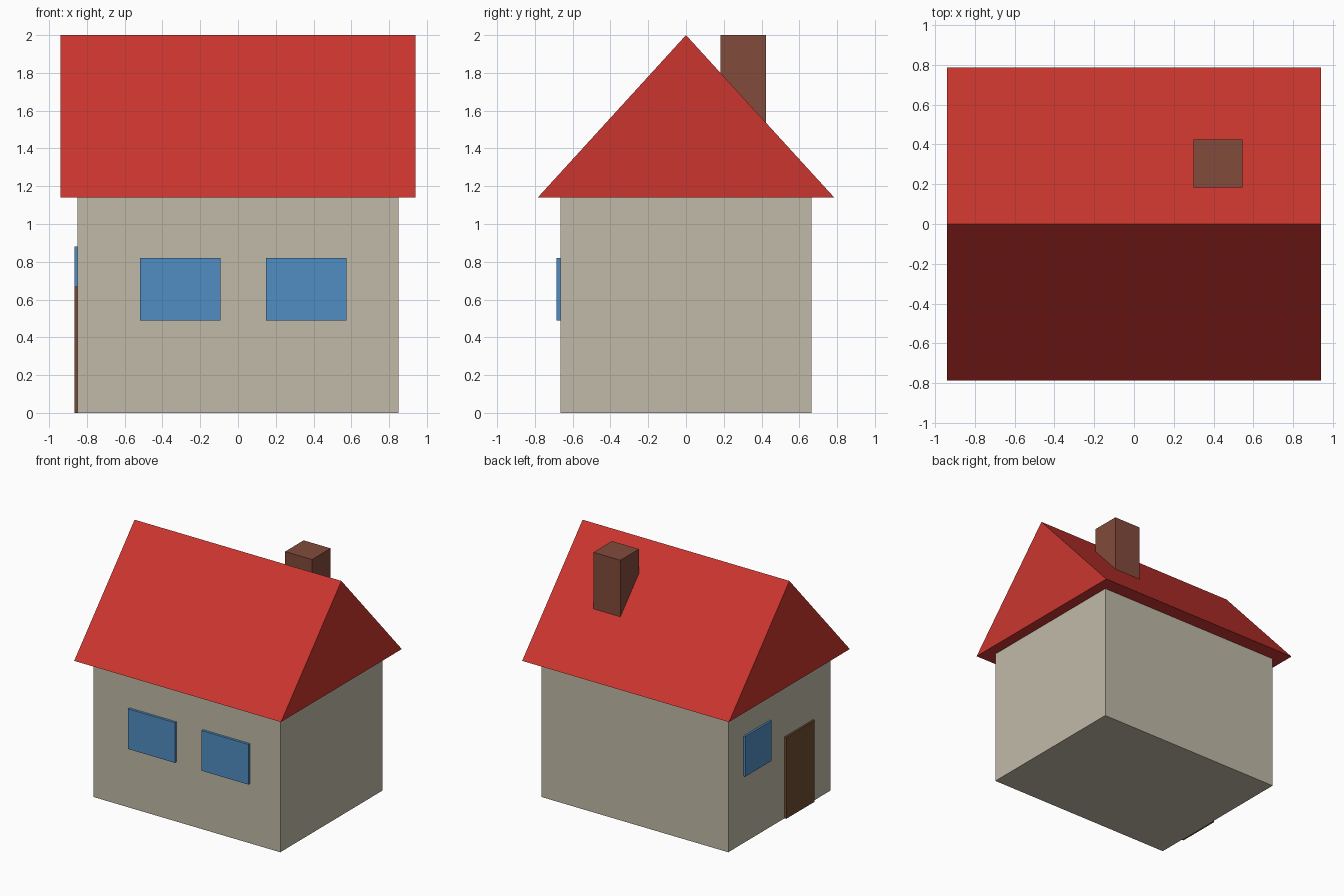
import bpy
import bmesh

default = bpy.data.objects.get("Cube")
if default:
    bpy.data.objects.remove(default, do_unlink=True)


def material(name, r, g, b):
    mat = bpy.data.materials.new(name)
    mat.use_nodes = True
    mat.diffuse_color = (r, g, b, 1)
    mat.node_tree.nodes["Principled BSDF"].inputs["Base Color"].default_value = (r, g, b, 1)
    return mat


beige = material("beige_wall", 0.53, 0.49, 0.39)
red = material("red_roof", 0.60, 0.037, 0.028)
blue = material("blue_glass", 0.08, 0.27, 0.54)
brick = material("brick_brown", 0.225, 0.07, 0.045)
wood = material("wood_brown", 0.16, 0.07, 0.033)


def extrude_profile(name, profile, x0, x1, mat):
    """Sweep a (y, z) outline along x into a closed solid."""
    bm = bmesh.new()
    face = bm.faces.new([bm.verts.new((x0, y, z)) for y, z in profile])
    swept = bmesh.ops.extrude_face_region(bm, geom=[face])["geom"]
    moved = [v for v in swept if isinstance(v, bmesh.types.BMVert)]
    bmesh.ops.translate(bm, verts=moved, vec=(x1 - x0, 0, 0))
    bmesh.ops.recalc_face_normals(bm, faces=bm.faces)
    mesh = bpy.data.meshes.new(name)
    bm.to_mesh(mesh)
    bm.free()
    mesh.materials.append(mat)
    obj = bpy.data.objects.new(name, mesh)
    bpy.context.collection.objects.link(obj)
    return obj


def box(name, x, y, z, mat):
    """Box spanning the given (low, high) ranges."""
    outline = [(y[0], z[0]), (y[1], z[0]), (y[1], z[1]), (y[0], z[1])]
    return extrude_profile(name, outline, x[0], x[1], mat)


# Walls and gabled roof
wall_x, wall_y, eaves, ridge = 0.85, 0.665, 1.14, 2.0
box("walls", (-wall_x, wall_x), (-wall_y, wall_y), (0, eaves), beige)
extrude_profile("roof", [(-0.785, eaves), (0.785, eaves), (0, ridge)], -0.94, 0.94, red)

# Chimney on the back slope
box("chimney", (0.30, 0.545), (0.183, 0.424), (1.3, ridge), brick)

# Front windows
for name, left in (("front_window_right", -0.52), ("front_window_left", 0.147)):
    box(name, (left, left + 0.427), (-wall_y - 0.02, -wall_y), (0.49, 0.82), blue)

# Side window and door
side = (-wall_x - 0.016, -wall_x)
box("side_window", side, (0.125, 0.467), (0.55, 0.88), blue)
box("door", side, (-0.435, -0.065), (0, 0.67), wood)
